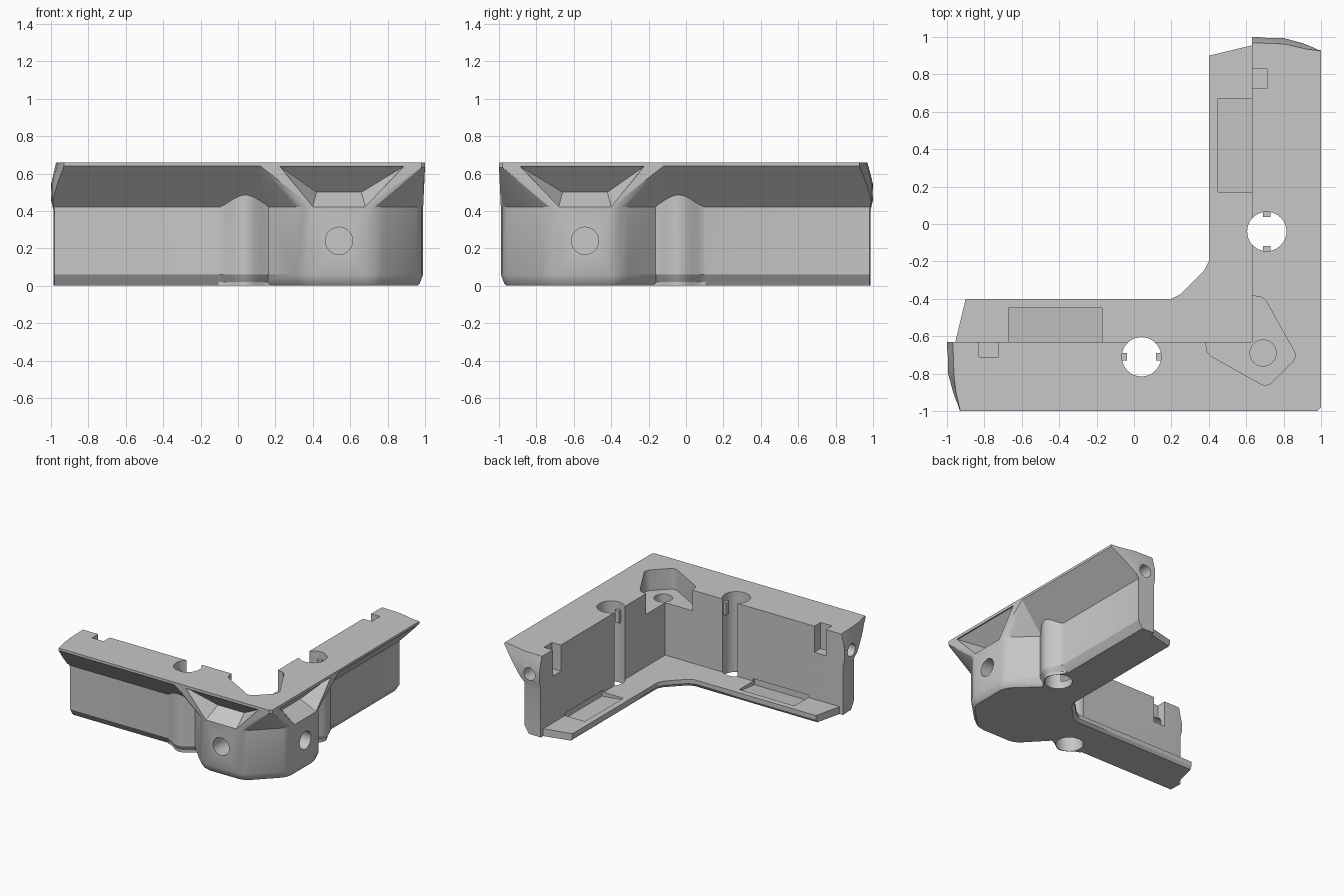
import bpy, bmesh, math
from mathutils import Vector

if "Cube" in bpy.data.objects:
    bpy.data.objects.remove(bpy.data.objects["Cube"])

grey = bpy.data.materials.new("mid grey")
grey.use_nodes = True
colour = (0.57, 0.57, 0.57, 1)
grey.diffuse_color = colour
grey.node_tree.nodes["Principled BSDF"].inputs["Base Color"].default_value = colour
TOP, SHELF = 0.66, 0.06


def swap(p):
    """Reflect a point across the corner diagonal, onto the other arm."""
    return (-p[1], -p[0], *p[2:])


def both_sides(half):
    return half + [swap(p) for p in reversed(half)]


def finish(bm, name):
    bmesh.ops.recalc_face_normals(bm, faces=bm.faces)
    mesh = bpy.data.meshes.new(name)
    bm.to_mesh(mesh)
    bm.free()
    mesh.materials.append(grey)
    obj = bpy.data.objects.new(name, mesh)
    bpy.context.collection.objects.link(obj)
    return obj


def hull(points, name="hull"):
    bm = bmesh.new()
    for p in points:
        bm.verts.new(p)
    out = bmesh.ops.convex_hull(bm, input=bm.verts)
    bmesh.ops.delete(bm, geom=[v for v in out["geom_interior"] if isinstance(v, bmesh.types.BMVert)],
                     context="VERTS")
    bmesh.ops.dissolve_limit(bm, angle_limit=0.005, verts=bm.verts, edges=bm.edges)
    return finish(bm, name)


def loft(rings, name="loft"):
    bm = bmesh.new()
    loops = [[bm.verts.new(p) for p in ring] for ring in rings]
    bm.faces.new(loops[0])
    bm.faces.new(loops[-1])
    for a, b in zip(loops, loops[1:]):
        for i in range(len(a)):
            j = (i + 1) % len(a)
            bm.faces.new((a[i], a[j], b[j], b[i]))
    return finish(bm, name)


def level(plan, z):
    return [(x, y, z) for x, y in plan]


def box_points(x0, x1, y0, y1, z0, z1):
    return [(x, y, z) for x in (x0, x1) for y in (y0, y1) for z in (z0, z1)]


def rod_points(centre, radius, depth, axis="z", sides=40):
    """Points of a cylinder that starts at centre and runs along the axis."""
    pts = []
    for i in range(sides):
        c, s = [radius * f(math.tau * i / sides) for f in (math.cos, math.sin)]
        for d in (0, depth):
            off = {"x": (d, c, s), "y": (c, d, s), "z": (c, s, d)}[axis]
            pts.append(tuple(Vector(centre) + Vector(off)))
    return pts


def combine(target, other, operation):
    mod = target.modifiers.new("cut", "BOOLEAN")
    mod.operation, mod.object, mod.solver = operation, other, "EXACT"
    bpy.context.view_layer.update()
    graph = bpy.context.evaluated_depsgraph_get()
    mesh = bpy.data.meshes.new_from_object(target.evaluated_get(graph))
    target.modifiers.clear()
    target.data = mesh
    bpy.data.objects.remove(other)


def pair(target, points, operation):
    combine(target, hull(points), operation)
    combine(target, hull([swap(p) for p in points]), operation)


def pair_loft(target, rings, operation):
    combine(target, loft(rings), operation)
    combine(target, loft([[swap(p) for p in ring] for ring in rings]), operation)


# Arms: overhanging outer face, upright wall and bevelled foot
profile = [(-0.6, 0), (-0.74, 0), (-0.78, 0.06), (-0.78, 0.42), (-1, 0.64),
           (-1, TOP), (-0.6, TOP)]
ends = [[(x, y, z) for y, z in profile] for x in (-1.1, 0.72)]
body = loft(ends, "bracket_body")
combine(body, loft([[swap(p) for p in ring] for ring in ends]), "UNION")

# Corner post: upright boss faces between angled flanks, with a bevelled foot
post = both_sides([(0.14, -0.765), (0.31, -0.945), (0.35, -0.975), (0.4, -0.99),
                   (0.68, -0.99), (0.73, -0.98), (0.77, -0.955)])


def foot(shrink):
    return [(x + (0.62 - x) * shrink, y + (-0.62 - y) * shrink) for x, y in post]


combine(body, loft([level(foot(0.08), 0), level(foot(0.05), 0.012),
                    level(post, 0.06), level(post, 0.42)]), "UNION")

# Flare that spreads from the post to the overhanging rim
rim = both_sides([(0.12, -1), (0.99, -1)])
combine(body, hull(level(post, 0.42) + level(rim, 0.64) + level(rim, TOP)), "UNION")

# Rounded swellings around the pin holes
steps = 28
swell = []
for i in range(steps + 1):
    t = 2 * i / steps - 1
    swell.append((0.04 + 0.17 * t, -0.775 - 0.07 * (1 + math.cos(math.pi * t)) / 2))
swell += [(0.21, -0.68), (-0.13, -0.68)]
swell_foot = [(0.04 + (x - 0.04) * 0.85, y + 0.022) for x, y in swell]
pair_loft(body, [level(swell_foot, 0), level(swell_foot, 0.02), level(swell, 0.06),
                 level(swell, 0.6)], "UNION")

# Open interior, then the L-shaped shelf with a tapered edge
combine(body, hull(box_points(-1.3, 0.63, -0.63, 1.3, -0.1, 1)), "DIFFERENCE")
shelf_half = [(-1.1, -0.7), (-1.1, -0.4), (0.2, -0.4), (0.25, -0.375)]
upper = both_sides(shelf_half) + [(0.7, -0.7)]
lower = [(x + 0.015, y - 0.015) for x, y in both_sides(shelf_half)] + [(0.7, -0.7)]
combine(body, loft([level(lower, 0), level(upper, 0.025), level(upper, SHELF)]), "UNION")


# Trim the slanted arm ends, which swell at the screw and lean inward near the top
def outline(lean):
    return both_sides([(0.2, -0.35), (-0.888, -0.35), (-0.955, -0.63),
                       (-0.986 + lean, -0.632), (-0.98 + lean, -0.8), (-0.93 + lean / 3, -1.02),
                       (0.975, -1.02), (0.98, -1)])


combine(body, loft([level(outline(lean), z) for lean, z in
                    ((0, -0.1), (0, 0.4), (-0.014, 0.46), (-0.014, 0.54), (0, 0.6), (0.04, 0.74))]),
        "INTERSECT")

# Funnel recess above each boss face
funnel = [(x, y, z) for y in (-0.989, -1.1)
          for x, z in ((0.225, 0.637), (0.885, 0.637), (0.4, 0.422), (0.68, 0.422))]
funnel += [(0.42, -0.86, 0.5), (0.66, -0.86, 0.5)]
pair(body, funnel, "DIFFERENCE")

# Screw holes in the boss faces and the arm ends
pair(body, rod_points((0.54, -1.1, 0.24), 0.073, 0.35, "y"), "DIFFERENCE")
pair(body, rod_points((-1.1, -0.725, 0.5), 0.052, 0.32, "x", 24), "DIFFERENCE")

# Pin holes, nut slots and shallow ramped shelf recesses
pair(body, rod_points((0.04, -0.71, -0.1), 0.105, 1), "DIFFERENCE")
pair(body, box_points(-0.83, -0.725, -0.71, -0.6, 0.445, 0.8), "DIFFERENCE")
ramp = [(x, y, z) for x in (-0.67, -0.17)
        for y, z in ((-0.645, 0.025), (-0.45, 0.045), (-0.45, 0.08), (-0.645, 0.08))]
pair(body, ramp, "DIFFERENCE")

# Corner pocket with a hole in its floor
pocket = both_sides([(0.5, -0.5), (0.4, -0.58), (0.383, -0.63), (0.39, -0.68), (0.41, -0.705),
                     (0.66, -0.845), (0.68, -0.857), (0.7, -0.862), (0.72, -0.858), (0.74, -0.845)])
combine(body, loft([level(pocket, 0.49), level(pocket, 0.9)]), "DIFFERENCE")
combine(body, hull(rod_points((0.69, -0.69, 0.3), 0.07, 0.4)), "DIFFERENCE")

# Small retaining tabs inside the pin holes
for name, x in (("inner", -0.068), ("outer", 0.118)):
    tab = box_points(x, x + 0.03, -0.73, -0.69, 0.5, 0.6)
    hull(tab, "front_arm_tab_" + name)
    hull([swap(p) for p in tab], "side_arm_tab_" + name)

# Smooth the round surfaces, keep the edges crisp
bpy.ops.object.select_all(action="DESELECT")
body.select_set(True)
bpy.context.view_layer.objects.active = body
bpy.ops.object.shade_smooth_by_angle(angle=math.radians(25))
